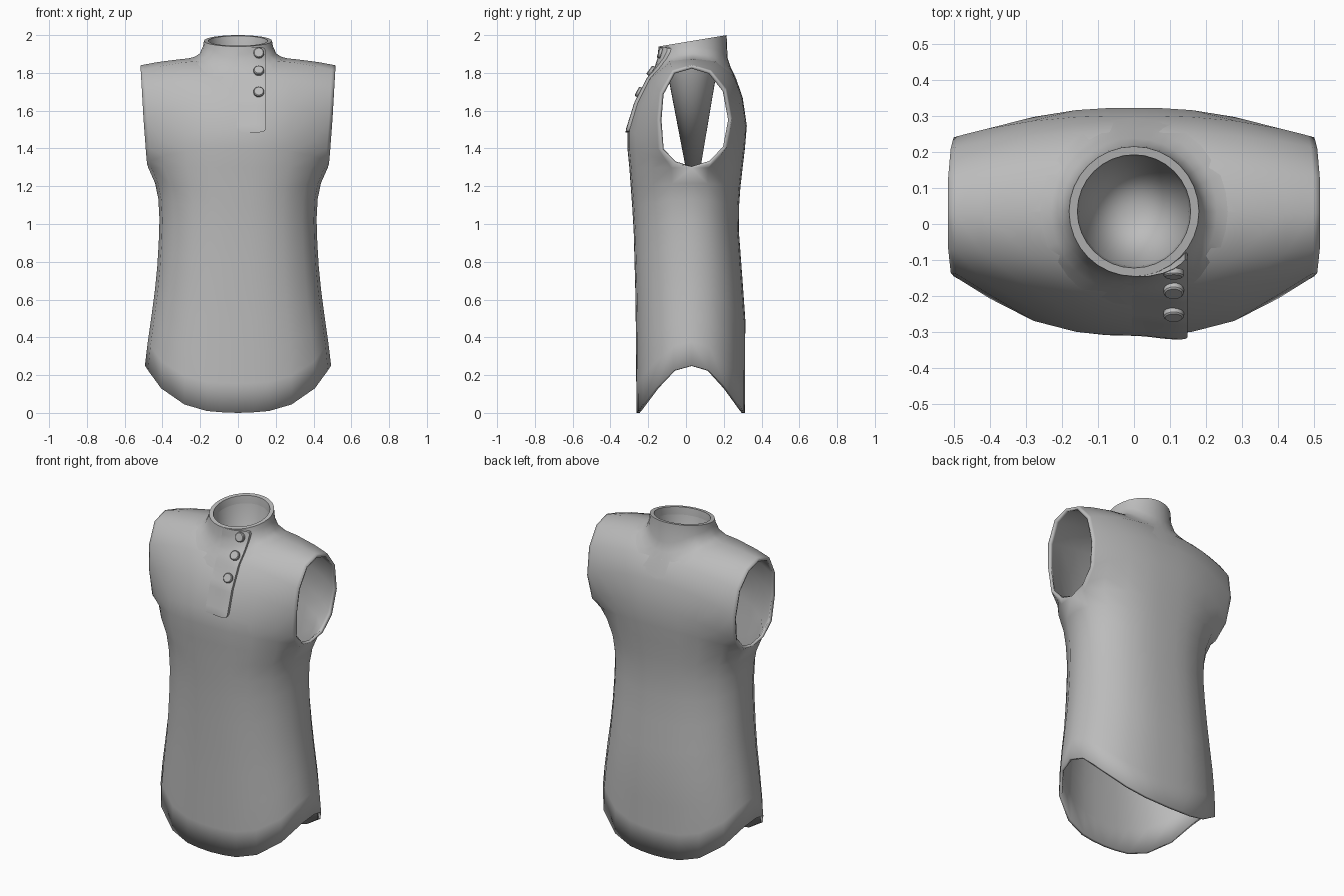
import bpy, bmesh, math
from mathutils import Vector
from mathutils.bvhtree import BVHTree

if "Cube" in bpy.data.objects:
    bpy.data.objects.remove(bpy.data.objects["Cube"])

grey = bpy.data.materials.new("grey cloth")
grey.diffuse_color = (0.5, 0.5, 0.5, 1)
grey.use_nodes = True
grey.node_tree.nodes["Principled BSDF"].inputs["Base Color"].default_value = grey.diffuse_color


def make(name, verts, faces, angle=40):
    me = bpy.data.meshes.new(name)
    me.from_pydata([tuple(v) for v in verts], [], faces)
    bm = bmesh.new()
    bm.from_mesh(me)
    bmesh.ops.remove_doubles(bm, verts=bm.verts, dist=0.0005)
    bmesh.ops.recalc_face_normals(bm, faces=bm.faces)
    bm.to_mesh(me)
    bm.free()
    me.materials.append(grey)
    ob = bpy.data.objects.new(name, me)
    bpy.context.collection.objects.link(ob)
    bpy.ops.object.select_all(action='DESELECT')
    ob.select_set(True)
    bpy.context.view_layer.objects.active = ob
    bpy.ops.object.shade_smooth_by_angle(angle=math.radians(angle))
    return ob


def lookup(table, z):
    for (z0, a), (z1, b) in zip(table, table[1:]):
        if z <= z1:
            return a + (b - a) * max(0, (z - z0) / (z1 - z0))
    return table[-1][1]


def grid_faces(rows, cols, closed=False):
    return [(r * cols + c, r * cols + (c + 1) % cols, (r + 1) * cols + (c + 1) % cols, (r + 1) * cols + c)
            for r in range(rows - 1) for c in range(cols if closed else cols - 1)]


# Body: front and back panels, mirrored left and right
S = [0, 0.16, 0.33, 0.57, 0.82, 0.965, 1]
HEM = [0, 0.003, 0.01, 0.045, 0.13, 0.225, 0.25]
WIDTH = [(0, .5), (.25, .493), (.4, .475), (.6, .445), (.8, .425), (1, .415), (1.12, .42), (1.2, .432), (1.3, .475)]
FRONT = [(0, -.262), (.6, -.267), (1, -.278), (1.3, -.3)]
BACK = [(0, .312), (.5, .314), (.8, .292), (1, .277), (1.15, .283), (1.3, .3)]
LEVELS = [0, .12, .25, .38, .5, .62, .74, .84, .92]
ARM_X = [.475, .482, .488, .5, .508, .515, .515]
MID = {-1: [(-.3, 1.3), (-.31, 1.4), (-.309, 1.5), (-.26, 1.65), (-.19, 1.78), (-.09, 1.87), (.035, 1.885)],
       1: [(.3, 1.3), (.312, 1.4), (.322, 1.52), (.3, 1.67), (.255, 1.79), (.16, 1.87), (.035, 1.885)]}
ARM = {-1: [(.03, 1.297), (-.06, 1.32), (-.13, 1.39), (-.145, 1.55), (-.135, 1.69), (-.07, 1.81), (.03, 1.84)],
       1: [(.03, 1.297), (.13, 1.32), (.21, 1.4), (.24, 1.55), (.21, 1.71), (.13, 1.81), (.03, 1.84)]}


def bulge(s, q):
    return 1 - (1 - s ** 2.5) ** (1 / q)


verts, faces = [], []
for side in (-1, 1):
    for mx in (-1, 1):
        base = len(verts)
        for t in LEVELS:
            for s, h in zip(S, HEM):
                z = h + (1.3 - h) * t
                y = lookup(FRONT if side < 0 else BACK, z)
                verts.append((mx * s * lookup(WIDTH, z), y + (.03 - y) * bulge(s, 2.2), z))
        for j in range(7):
            m, a = Vector(MID[side][j]), Vector(ARM[side][j])
            for s in S:
                p = m.lerp(a, bulge(s, (2.2, 1.4, 1.1, 1, 1, 1, 1)[j]))
                verts.append((mx * s * ARM_X[j], p.x, p.y))
        faces += [tuple(base + i for i in f) for f in grid_faces(len(LEVELS) + 7, len(S))]
body = make("shirt_body", verts, faces, 50)
skin = BVHTree.FromPolygons([v.co.copy() for v in body.data.vertices], [tuple(p.vertices) for p in body.data.polygons])

# Cloth thickness and neck hole
sol = body.modifiers.new("thickness", 'SOLIDIFY')
sol.thickness = 0.018
sol.offset = -1
bpy.ops.mesh.primitive_cylinder_add(vertices=32, radius=0.172, depth=0.5, location=(0, .035, 2.0))
cutter = bpy.context.object
cutter.name = "neck_cutter"
cutter.hide_render = True
cut = body.modifiers.new("neck", 'BOOLEAN')
cut.operation = 'DIFFERENCE'
cut.solver = 'EXACT'
cut.object = cutter
bpy.context.view_layer.objects.active = body
for m in ("thickness", "neck"):
    bpy.ops.object.modifier_apply(modifier=m)
bpy.data.objects.remove(cutter)

# Stand collar: flared base resting on the body, tilted top
N = 32
ring = [(math.sin(2 * math.pi * i / N), -math.cos(2 * math.pi * i / N)) for i in range(N)]


def top_z(y):
    return 1.94 + 0.06 * (y + 0.145) / 0.36


cv = []
for r, lift in ((.26, .001), (.23, .007), (.203, .022), (.185, .06)):
    for cx, cy in ring:
        x, y = r * cx, .035 + r * cy
        hit = skin.ray_cast(Vector((x, y, 3)), Vector((0, 0, -1)))[0]
        cv.append((x, y, min(hit.z + lift, top_z(y) - .02)))
for r, drop in ((.18, 0), (.157, 0), (.152, .05), (.15, .12)):
    cv += [(r * cx, .035 + r * cy, top_z(.035 + r * cy) - drop) for cx, cy in ring]
cf = grid_faces(8, N, True)
collar = make("collar", cv, cf)

# Inner neck lining: a cone tapering down inside the body
lv = [(.152 * cx, .035 + .152 * cy, top_z(.035 + .152 * cy) - .045) for cx, cy in ring] + [(0, .04, 1.08)]
make("neck_lining", lv, [(i, (i + 1) % N, N) for i in range(N)])

# Overlapping placket laid over body and collar
bv = [v.co.copy() for v in body.data.vertices]
bf = [tuple(p.vertices) for p in body.data.polygons]
k = len(bv)
outer = BVHTree.FromPolygons(bv + [Vector(v) for v in cv], bf + [tuple(i + k for i in f) for f in cf])


def surface(x, z):
    return outer.ray_cast(Vector((x, -1, z)), Vector((0, 1, 0)))


def raise_by(x):
    return -.003 + .021 * min(1, max(0, (x + .08) / .2)) ** 2


XS = [-.08, -.04, 0, .04, .08, .11, .13, .142, .148]
LOW = [1.485] * 6 + [1.487, 1.493, 1.505]
HIGH = [1.938] * 6 + [1.936, 1.93, 1.915]
R = 22
pv = []
for r in range(-1, R + 2):
    t = min(max(r, 0), R) / R
    for c in range(len(XS) + 1):
        i = min(c, len(XS) - 1)
        z = LOW[i] + (HIGH[i] - LOW[i]) * t
        y = surface(XS[i], z)[0].y
        edge = r < 0 or r > R or c == len(XS)
        pv.append((XS[i], y + .006 if edge else y - raise_by(XS[i]), z))
make("placket", pv, grid_faces(R + 3, len(XS) + 1), 35)

# Three buttons
for n, z in enumerate((1.9, 1.8, 1.69)):
    a, b = surface(.11, z - .03)[0], surface(.11, z + .03)[0]
    up = (b - a).normalized()
    normal = Vector((1, 0, 0)).cross(up)
    centre = (a + b) / 2 + normal * .018
    disc = []
    for rad, d in ((.028, -.006), (.028, .008), (.024, .012)):
        for i in range(16):
            w = 2 * math.pi * i / 16
            disc.append(centre + normal * d + Vector((1, 0, 0)) * rad * math.cos(w) + up * rad * math.sin(w))
    make("button_%d" % (n + 1), disc, grid_faces(3, 16, True) + [tuple(range(32, 48)), tuple(range(15, -1, -1))], 30)
